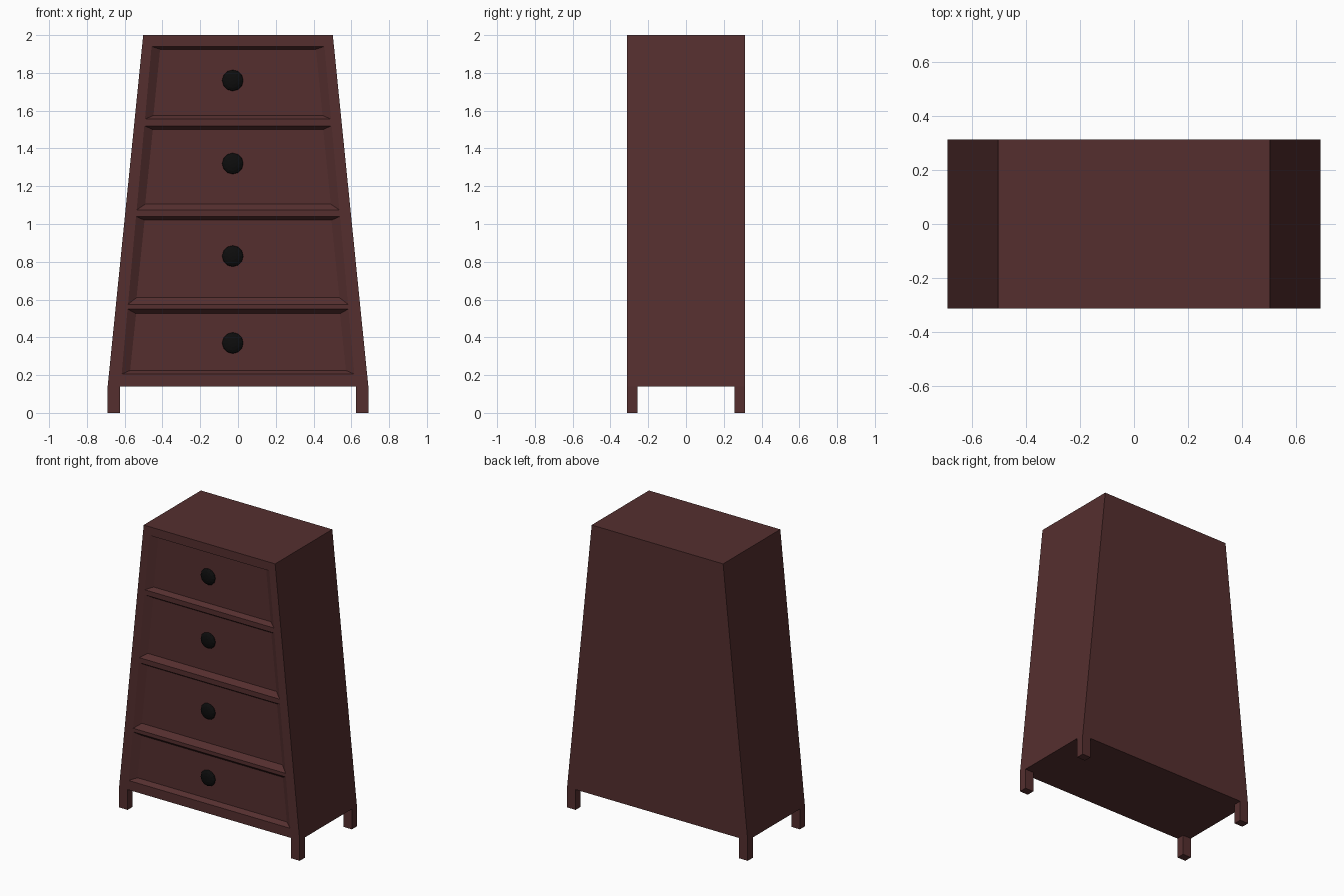
import bpy, bmesh, math
from mathutils import Matrix

if "Cube" in bpy.data.objects:
    bpy.data.objects.remove(bpy.data.objects["Cube"])

def material(name, col):
    m = bpy.data.materials.new(name)
    m.diffuse_color = (*col, 1)
    m.use_nodes = True
    m.node_tree.nodes["Principled BSDF"].inputs["Base Color"].default_value = m.diffuse_color
    return m

wood = material("dark_red_wood", (0.09, 0.028, 0.028))
black = material("knob_black", (0.004, 0.004, 0.004))

def finish(bm, name, mat):
    bmesh.ops.recalc_face_normals(bm, faces=bm.faces)
    me = bpy.data.meshes.new(name)
    bm.to_mesh(me)
    bm.free()
    me.materials.append(mat)
    ob = bpy.data.objects.new(name, me)
    bpy.context.collection.objects.link(ob)
    return ob

Z0, Z1, D = 0.14, 2.0, 0.312

def half(z):
    return 0.69 + (0.502 - 0.69) * (z - Z0) / (Z1 - Z0)

# drawer recesses: bottom, top, lower bevel, upper bevel
drawers = [(0.205, 0.55, 0.02, 0.025), (0.575, 1.04, 0.035, 0.02),
           (1.075, 1.52, 0.03, 0.02), (1.555, 1.94, 0.02, 0.015)]

# tapered cabinet: rings of six points lofted upward
bm = bmesh.new()
levels = [Z0] + [z for d in drawers for z in d[:2]] + [Z1]
rings = []
for z in levels:
    h = half(z)
    m = 0.05 + 0.018 * (Z1 - z) / (Z1 - Z0)
    pts = [(-h, -D), (m - h, -D), (h - m, -D), (h, -D), (h, D), (-h, D)]
    rings.append([bm.verts.new((x, y, z)) for x, y in pts])
fronts = []
for i, (a, b) in enumerate(zip(rings, rings[1:])):
    for j in range(6):
        k = (j + 1) % 6
        f = bm.faces.new((a[j], a[k], b[k], b[j]))
        if j == 1 and i % 2 == 1:
            fronts.append(f)
bm.faces.new(rings[0][::-1])
bm.faces.new(rings[-1])
# push each drawer front inward with sloped borders
new = bmesh.ops.extrude_discrete_faces(bm, faces=fronts)["faces"]
for f in new:
    zc = f.calc_center_median().z
    d = next(d for d in drawers if d[0] < zc < d[1])
    for v in f.verts:
        v.co.y += 0.03
        v.co.x -= math.copysign(0.045, v.co.x)
        v.co.z += d[2] if v.co.z < zc else -d[3]
finish(bm, "cabinet_body", wood)

# four short square legs
for sx in (-1, 1):
    for sy in (-1, 1):
        bm = bmesh.new()
        bmesh.ops.create_cube(bm, size=1, matrix=Matrix.Translation(
            (sx * 0.6575, sy * 0.2845, 0.07)) @ Matrix.Diagonal((0.065, 0.055, 0.14, 1)))
        side = ("left" if sx < 0 else "right")
        finish(bm, ("front_" if sy < 0 else "back_") + side + "_leg", wood)

# flattened round knobs
for i, z in enumerate((0.37, 0.83, 1.32, 1.76)):
    bm = bmesh.new()
    mat = (Matrix.Translation((-0.028, -0.286, z))
           @ Matrix.Diagonal((1, 0.35, 1, 1)) @ Matrix.Rotation(math.pi / 2, 4, 'X'))
    bmesh.ops.create_uvsphere(bm, u_segments=12, v_segments=8, radius=0.056, matrix=mat)
    finish(bm, f"drawer_knob_{i + 1}", black)
